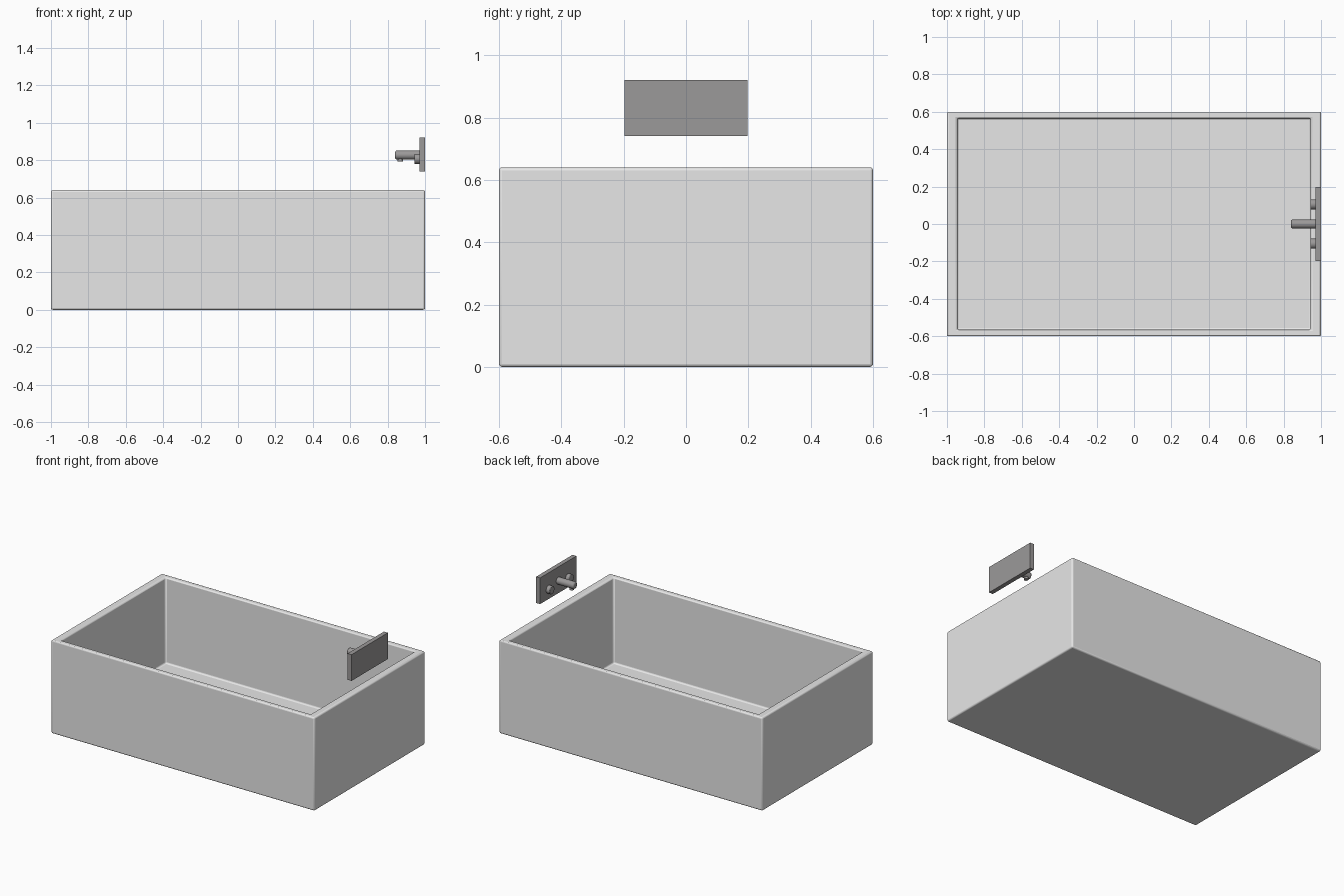
import bpy, bmesh, math
from mathutils import Matrix, Vector

if "Cube" in bpy.data.objects:
    bpy.data.objects.remove(bpy.data.objects["Cube"])


def material(name, color):
    m = bpy.data.materials.new(name)
    m.use_nodes = True
    m.diffuse_color = color
    m.node_tree.nodes["Principled BSDF"].inputs["Base Color"].default_value = color
    return m


ceramic = material("light grey ceramic", (0.8, 0.8, 0.8, 1))
metal = material("grey metal", (0.33, 0.32, 0.32, 1))


def finish(name, bm, mat, bevel=0, segments=2, smooth=True):
    mesh = bpy.data.meshes.new(name)
    bmesh.ops.recalc_face_normals(bm, faces=bm.faces)
    bm.to_mesh(mesh)
    bm.free()
    mesh.materials.append(mat)
    obj = bpy.data.objects.new(name, mesh)
    bpy.context.collection.objects.link(obj)
    if bevel:
        mod = obj.modifiers.new("soft edges", "BEVEL")
        mod.width = bevel
        mod.segments = segments
        mod.limit_method = "ANGLE"
    if smooth:
        bpy.ops.object.select_all(action="DESELECT")
        obj.select_set(True)
        bpy.context.view_layer.objects.active = obj
        bpy.ops.object.shade_smooth_by_angle(angle=math.radians(35))
    return obj


def box(size, center):
    bm = bmesh.new()
    bmesh.ops.create_cube(bm, size=1)
    bmesh.ops.scale(bm, vec=size, verts=bm.verts)
    bmesh.ops.translate(bm, vec=center, verts=bm.verts)
    return bm


def cylinder(name, radius, start, end, bevel, sides=24):
    start, end = Vector(start), Vector(end)
    axis = end - start
    turn = axis.to_track_quat("Z", "Y").to_matrix().to_4x4()
    bm = bmesh.new()
    bmesh.ops.create_cone(bm, cap_ends=True, segments=sides, radius1=radius,
                          radius2=radius, depth=axis.length,
                          matrix=Matrix.Translation((start + end) / 2) @ turn)
    return finish(name, bm, metal, bevel)


# Basin: rim stepped inward, then sunk to the floor
bm = box((2, 1.2, 0.64), (0, 0, 0.32))
top = max(bm.faces, key=lambda f: f.calc_center_median().z)
top = bmesh.ops.extrude_discrete_faces(bm, faces=[top])["faces"][0]
bmesh.ops.scale(bm, vec=(0.945, 0.942, 1), verts=top.verts)
top = bmesh.ops.extrude_discrete_faces(bm, faces=[top])["faces"][0]
bmesh.ops.translate(bm, vec=(0, 0, -0.59), verts=top.verts)
finish("basin", bm, ceramic, 0.01, 3)

# Tap: wall plate, spout with outlet, two knobs
finish("tap_plate", box((0.03, 0.394, 0.18), (0.985, 0, 0.83)), metal, smooth=False)
cylinder("tap_spout", 0.024, (0.975, 0, 0.827), (0.84, 0, 0.827), 0.008)
cylinder("spout_outlet", 0.014, (0.868, 0, 0.82), (0.868, 0, 0.793), 0)
for side, y in (("left", 0.105), ("right", -0.105)):
    cylinder(side + "_knob", 0.027, (0.975, y, 0.807), (0.943, y, 0.807), 0.003)
